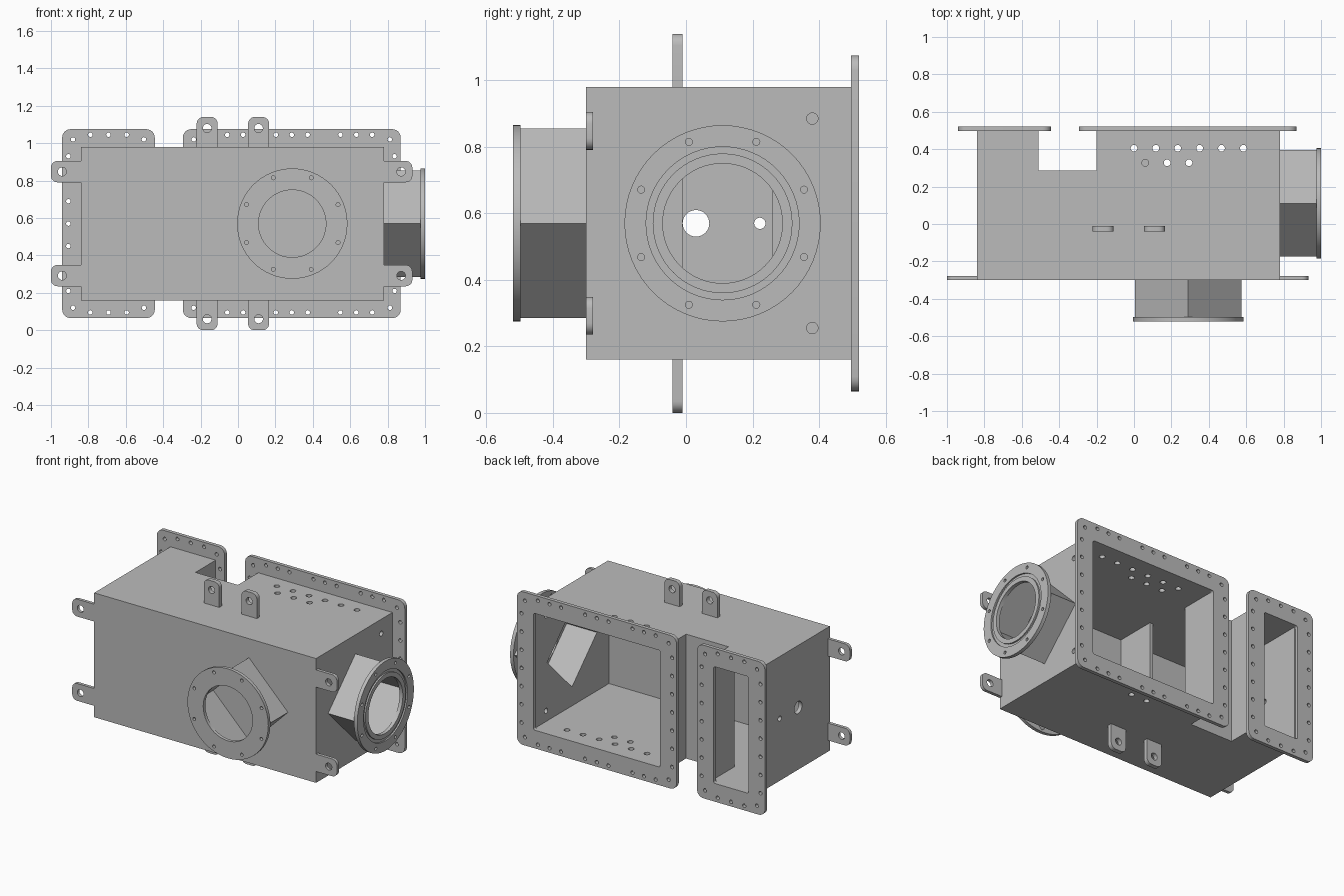
import bpy, bmesh, math

if "Cube" in bpy.data.objects:
    bpy.data.objects.remove(bpy.data.objects["Cube"], do_unlink=True)

steel = bpy.data.materials.new("grey_steel")
steel.use_nodes = True
GREY = (0.5, 0.5, 0.5, 1)
steel.diffuse_color = GREY
steel.node_tree.nodes["Principled BSDF"].inputs["Base Color"].default_value = GREY

MID = 0.57            # height of the centre line
WALL = 0.025
BOT, TOP = 0.16, 0.98


# ---- outline helpers ----
def circle(u, v, r, n=32):
    return [(u + r * math.cos(math.tau * i / n), v + r * math.sin(math.tau * i / n)) for i in range(n)]


def diamond(u, v, r):
    return circle(u, v, r, 4)


def rect(u0, u1, v0, v1, r=0.0, n=6):
    if r == 0:
        return [(u0, v0), (u1, v0), (u1, v1), (u0, v1)]
    pts = []
    corners = [(u1 - r, v1 - r), (u0 + r, v1 - r), (u0 + r, v0 + r), (u1 - r, v0 + r)]
    for q, (cu, cv) in enumerate(corners):
        for i in range(n + 1):
            a = math.pi / 2 * (q + i / n)
            pts.append((cu + r * math.cos(a), cv + r * math.sin(a)))
    return pts


# ---- solid helpers ----
def plate(name, axis, lo, hi, outline, *holes):
    """Extrude an outline with holes along an axis from lo to hi."""
    curve = bpy.data.curves.new(name, 'CURVE')
    curve.dimensions = '2D'
    curve.fill_mode = 'BOTH'
    curve.extrude = (hi - lo) / 2
    for loop in (outline, *holes):
        spline = curve.splines.new('POLY')
        spline.points.add(len(loop) - 1)
        for p, (u, v) in zip(spline.points, loop):
            p.co = (u, v, 0, 1)
        spline.use_cyclic_u = True
    temp = bpy.data.objects.new(name + "_curve", curve)
    bpy.context.collection.objects.link(temp)
    graph = bpy.context.evaluated_depsgraph_get()
    mesh = bpy.data.meshes.new_from_object(temp.evaluated_get(graph))
    bpy.data.objects.remove(temp, do_unlink=True)
    bm = bmesh.new()
    bm.from_mesh(mesh)
    bmesh.ops.remove_doubles(bm, verts=bm.verts, dist=1e-5)
    for vert in bm.verts:
        u, v, w = vert.co
        w += (lo + hi) / 2
        vert.co = {'X': (w, u, v), 'Y': (u, w, v), 'Z': (u, v, w)}[axis]
    bmesh.ops.recalc_face_normals(bm, faces=bm.faces)
    bm.to_mesh(mesh)
    bm.free()
    mesh.materials.clear()
    mesh.materials.append(steel)
    obj = bpy.data.objects.new(name, mesh)
    bpy.context.collection.objects.link(obj)
    return obj


def cut(obj, *args):
    cutter = plate("cutter", *args)
    cutter.hide_render = True
    mod = obj.modifiers.new("cut", 'BOOLEAN')
    mod.operation = 'DIFFERENCE'
    mod.solver = 'EXACT'
    mod.object = cutter
    bpy.context.view_layer.objects.active = obj
    bpy.ops.object.modifier_apply(modifier=mod.name)
    bpy.data.objects.remove(cutter, do_unlink=True)


# ---- hollow housing with a notch between its two rear openings ----
def housing_outline(inset, back):
    x0, x1 = -0.84 + inset, 0.78 - inset
    n0, n1 = -0.51 - inset, -0.20 + inset
    y0, yn = -0.30 + inset, 0.285 - inset
    return [(x0, y0), (x1, y0), (x1, back), (n1, back), (n1, yn), (n0, yn), (n0, back), (x0, back)]


FRONT_X, SIDE_Y = 0.29, 0.11
NECK, BORE = 0.285, 0.26
body = plate("housing", 'Z', BOT, TOP, housing_outline(0, 0.50))
cut(body, 'Z', BOT + WALL, TOP - WALL, housing_outline(WALL, 0.6))
cut(body, 'Y', -0.4, -0.2, diamond(FRONT_X, MID, BORE))
cut(body, 'X', 0.7, 0.85, diamond(SIDE_Y, MID, BORE))
for s in (-1, 1):
    cut(body, 'X', 0.7, 0.85, circle(0.38, MID + s * 0.315, 0.017))
for y, r in ((0.03, 0.04), (0.222, 0.017)):
    cut(body, 'X', -0.9, -0.8, circle(y, MID, r))

# drain holes in roof and floor
for row, (y, count, start) in enumerate(((0.405, 6, 0.0), (0.327, 3, 0.06))):
    for i in range(count):
        low = 0.5 if row and i == 0 else 0.1
        cut(body, 'Z', low, 1.1, circle(start + i * 0.117, y, 0.018, 20))

plate("inner_partition", 'X', -0.155, -0.13, rect(-0.28, -0.01, BOT + 0.02, TOP - 0.02))


# ---- rear flanges with bolt holes and seal groove ----
def rear_flange(name, x0, x1, offsets):
    z0, z1 = 0.065, 1.075
    mid, half = (x0 + x1) / 2, (x1 - x0) / 2
    bolts = []
    for s in (-1, 1):
        bolts += [(mid + d, MID + s * 0.475) for d in offsets]
        bolts += [(mid + s * (half - 0.033), MID + k * 0.12) for k in range(-3, 4)]
        bolts += [(mid + s * (half - 0.058), MID + t * 0.45) for t in (-1, 1)]

    def ring(m, r):
        return rect(x0 + m, x1 - m, z0 + m, z1 - m, r)
    obj = plate(name, 'Y', 0.496, 0.52, ring(0, 0.045), ring(0.12, 0.012),
                *[circle(u, v, 0.012, 16) for u, v in bolts])
    cut(obj, 'Y', 0.511, 0.56, ring(0.078, 0.03), ring(0.098, 0.02))


rear_flange("small_rear_flange", -0.94, -0.445, (-0.097, 0, 0.097))
rear_flange("large_rear_flange", -0.295, 0.87,
            [s * d for s in (-1, 1) for d in (0.085, 0.26, 0.345, 0.43)] + [0])


# ---- diamond necks carrying round flanges ----
def port(name, axis, centre, wall, neck_end, face, groove):
    u, v = centre
    plate(name + "_neck", axis, min(wall, neck_end), max(wall, neck_end),
          diamond(u, v, NECK), diamond(u, v, BORE))
    bolts = []
    for i in range(8):
        a = math.tau * (i + 0.5) / 8
        bolts.append(circle(u + 0.265 * math.cos(a), v + 0.265 * math.sin(a), 0.0105, 16))
    obj = plate(name + "_flange", axis, min(neck_end, face), max(neck_end, face),
                circle(u, v, 0.295, 64), circle(u, v, 0.18, 64), *bolts)
    cut(obj, axis, *groove, circle(u, v, 0.23, 64), circle(u, v, 0.21, 64))


port("front_port", 'Y', (FRONT_X, MID), -0.30, -0.498, -0.52, (-0.55, -0.51))
port("side_port", 'X', (SIDE_Y, MID), 0.78, 0.976, 1.0, (0.99, 1.03))

# ---- lifting lugs above and below, mounting lugs on both sides ----
for label, s in (("top", 1), ("bottom", -1)):
    wall, tip, eye = (MID + s * d for d in (0.41, 0.57, 0.51))
    for side, x in (("right", -0.165), ("left", 0.11)):
        outline = rect(x - 0.056, x + 0.056, min(wall, tip), max(wall, tip), 0.035)
        # square off the end that meets the housing
        outline = [(x + math.copysign(0.056, u - x), wall) if abs(v - wall) < 0.036 else (u, v)
                   for u, v in outline]
        plate(f"{label}_lug_{side}", 'Y', -0.04, -0.011, outline, circle(x, eye, 0.023, 24))
    z = MID + s * 0.278
    for side, wall, tip, eye in (("right", -0.84, -1.0, -0.94), ("left", 0.78, 0.932, 0.872)):
        outline = rect(min(wall, tip), max(wall, tip), z - 0.057, z + 0.057, 0.035)
        outline = [(wall, z + math.copysign(0.057, v - z)) if abs(u - wall) < 0.036 else (u, v)
                   for u, v in outline]
        plate(f"{label}_mount_{side}", 'Y', -0.30, -0.279, outline, circle(eye, z, 0.023, 24))

# ---- smooth the round edges ----
for obj in bpy.context.scene.objects:
    if obj.type == 'MESH':
        bpy.ops.object.select_all(action='DESELECT')
        obj.select_set(True)
        bpy.context.view_layer.objects.active = obj
        bpy.ops.object.shade_smooth_by_angle(angle=math.radians(30))
